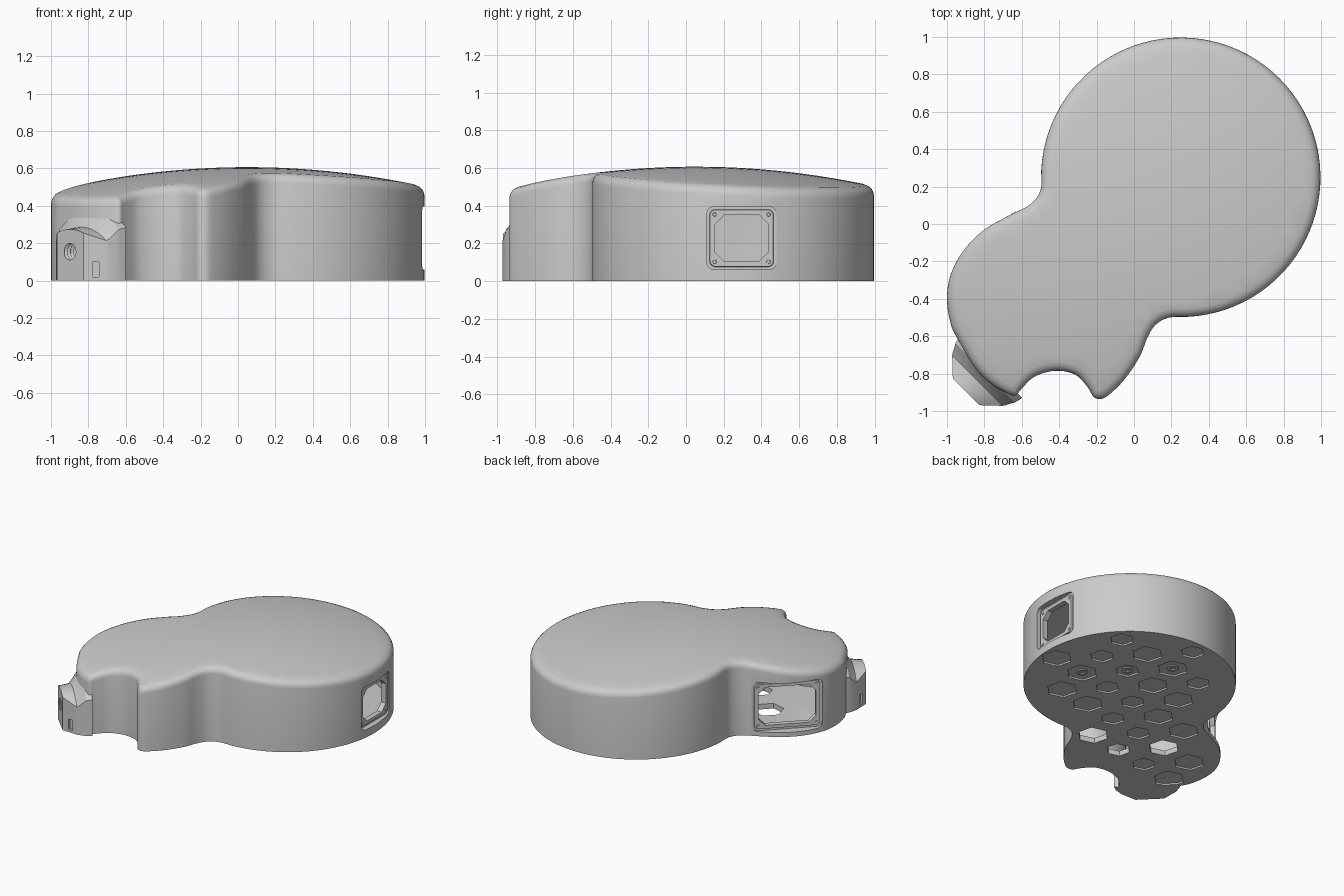
import bpy, bmesh, math
from math import sin, cos, pi, radians
from mathutils import Vector, Matrix
from mathutils.geometry import delaunay_2d_cdt, intersect_point_line

if "Cube" in bpy.data.objects:
    bpy.data.objects.remove(bpy.data.objects["Cube"])

grey = bpy.data.materials.new("plain_grey")
grey.use_nodes = True
grey.diffuse_color = (0.6, 0.6, 0.6, 1)
grey.node_tree.nodes["Principled BSDF"].inputs["Base Color"].default_value = (0.6, 0.6, 0.6, 1)


def finish(bm, name):
    bmesh.ops.recalc_face_normals(bm, faces=bm.faces)
    mesh = bpy.data.meshes.new(name)
    bm.to_mesh(mesh)
    bm.free()
    mesh.materials.append(grey)
    ob = bpy.data.objects.new(name, mesh)
    bpy.context.collection.objects.link(ob)
    return ob


def smooth(ob):
    bpy.ops.object.select_all(action='DESELECT')
    ob.select_set(True)
    bpy.context.view_layer.objects.active = ob
    bpy.ops.object.shade_smooth_by_angle(angle=radians(30))


def cut(ob, cutter):
    mod = ob.modifiers.new("cut", 'BOOLEAN')
    mod.operation, mod.solver, mod.object = 'DIFFERENCE', 'EXACT', cutter
    bpy.context.view_layer.objects.active = ob
    bpy.ops.object.modifier_apply(modifier=mod.name)
    bpy.data.objects.remove(cutter)


def loft(bm, rings, closed=False):
    """Skin a list of point rings, capped at both ends or closed on itself."""
    vs = [[bm.verts.new(p) for p in r] for r in rings]
    n = len(vs[0])
    for a, b in zip(vs, vs[1:] + (vs[:1] if closed else [])):
        for i in range(n):
            bm.faces.new((a[i], a[(i + 1) % n], b[(i + 1) % n], b[i]))
    if not closed:
        bm.faces.new(vs[0])
        bm.faces.new(vs[-1])


def diag(u, w, z=0.0):
    """Point from across / along coordinates of the body's diagonal axis."""
    return Vector(((w - u) / 2 ** .5, (w + u) / 2 ** .5, z))


# Body outline: a large round bout, then a curve round the small bout and horns
outline = [Vector((.25 + .747 * cos(radians(a)), .25 + .747 * sin(radians(a))))
           for a in range(-87, 181, 4)]
knots = [(-.5, .18), (-.555, .105), (-.66, .05), (-.8, -.03), (-.91, -.14), (-.98, -.27),
         (-1, -.4), (-.98, -.535), (-.94, -.62), (-.85, -.77), (-.77, -.85), (-.69, -.9),
         (-.635, -.918), (-.6, -.88), (-.53, -.815), (-.42, -.785), (-.315, -.805),
         (-.25, -.87), (-.215, -.925), (-.175, -.935), (-.13, -.91), (-.05, -.83),
         (.03, -.71), (.075, -.6), (.12, -.535), (.19, -.5)]
path = [outline[-2], outline[-1]] + [Vector(k) for k in knots] + outline[:2]
for a, b, c, d in zip(path, path[1:], path[2:], path[3:]):
    for i in range(1, 6):
        t = i / 5
        outline.append(b + t * .5 * (c - a) + t * t * (a - 2.5 * b + 2 * c - .5 * d)
                       + t ** 3 * (1.5 * b - .5 * a - 1.5 * c + .5 * d))
outline.pop()


def edge_distance(p, loop):
    best = 9
    for i, b in enumerate(loop):
        if (b - p).length < best + .1:
            q, t = intersect_point_line(p, loop[i - 1], b)
            q = loop[i - 1].lerp(b, min(1, max(0, t)))
            best = min(best, (q.to_2d() - p).length)
    return best


def inset(loop, d):
    out = []
    for i, p in enumerate(loop):
        t = (loop[(i + 1) % len(loop)] - loop[i - 1]).normalized()
        q = p + Vector((-t.y, t.x)) * d
        if edge_distance(q, loop) > .96 * d:
            out.append(q)
    return out


def inside(p, loop):
    hit = False
    for i, b in enumerate(loop):
        a = loop[i - 1]
        if (a.y > p.y) != (b.y > p.y) and p.x < a.x + (b.x - a.x) * (p.y - a.y) / (b.y - a.y):
            hit = not hit
    return hit


def domed_solid(name, loop, top, bottom, r=.045):
    """Extruded outline with a domed lid and a rounded rim."""
    pts = list(loop)
    for f in (.06, .22, .5, 1):
        pts += inset(loop, r * f)
    step = .07
    for i in range(-14, 15):
        for j in range(-14, 15):
            p = Vector((i * step, j * step))
            if inside(p, loop) and edge_distance(p, loop) > r * 1.4:
                pts.append(p)
    n = len(loop)
    vs, _, fs, *_ = delaunay_2d_cdt(pts, [(i, (i + 1) % n) for i in range(n)], [], 1, 1e-5)
    bm = bmesh.new()
    verts = []
    for v in vs:
        d = min(r, edge_distance(v, loop))
        z = top - .115 * ((v.x - .05) ** 2 + (v.y - .05) ** 2)
        verts.append(bm.verts.new((v.x, v.y, z - r + (r * r - (r - d) ** 2) ** .5)))
    for f in fs:
        bm.faces.new([verts[i] for i in f])
    rim = [e for e in bm.edges if e.is_boundary]
    ext = bmesh.ops.extrude_edge_only(bm, edges=rim)["geom"]
    for v in ext:
        if isinstance(v, bmesh.types.BMVert):
            v.co.z = bottom
    base = [e for e in ext if isinstance(e, bmesh.types.BMEdge) and e.is_boundary]
    bmesh.ops.contextual_create(bm, geom=base)
    return finish(bm, name)


body = domed_solid("body_shell", outline, .607, 0)
cut(body, domed_solid("cavity", inset(outline, .05), .557, .04))


# Windows: frame-local coordinates are across, up and outward
def rect(w, h, c, depth, rounded=True):
    ring = []
    for k, (sx, sy) in enumerate(((1, 1), (-1, 1), (-1, -1), (1, -1))):
        for i in range(6):
            a = (k + i / 5) * pi / 2
            t = i / 5 if k % 2 == 0 else 1 - i / 5
            ox, oy = (cos(a) * c, sin(a) * c) if rounded else (sx * (1 - t) * c, sy * t * c)
            ring.append(Vector((sx * (w / 2 - c) + ox, sy * (h / 2 - c) + oy, depth)))
    return ring


def window(name, centre, angle, w, h):
    place = Matrix.Translation(centre) @ Matrix.Rotation(angle, 4, 'Z') @ Matrix(
        ((0, 0, 1, 0), (1, 0, 0, 0), (0, 1, 0, 0), (0, 0, 0, 1)))
    bm = bmesh.new()
    loft(bm, [rect(w, h, .04, -.09), rect(w, h, .04, .2)])
    bm.transform(place)
    cut(body, finish(bm, "cutter"))
    bm = bmesh.new()
    iw, ih = w - .09, h - .085
    loft(bm, [rect(w + .01, h + .01, .045, -.04), rect(w + .01, h + .01, .045, -.012),
              rect(w - .03, h - .03, .03, -.012), rect(w - .035, h - .035, .03, 0),
              rect(iw, ih, .05, 0, False), rect(iw, ih, .05, -.04, False)], True)
    # Corner screws
    for sx in (-1, 1):
        for sy in (-1, 1):
            at = Matrix.Translation((sx * (w / 2 - .042), sy * (h / 2 - .042), .002))
            bmesh.ops.create_cone(bm, cap_ends=True, segments=12, radius1=.011, radius2=.009,
                                  depth=.006, matrix=at)
    bm.transform(place)
    smooth(finish(bm, name))


window("side_window_frame", Vector((.965, .295, .228)), 0, .37, .335)
window("waist_window_frame", diag(.497, -.635, .225), radians(135), .5, .38)

# Honeycomb underside: shallow pockets, with a few cut right through
bm = bmesh.new()
bolts = []
for row in range(-8, 4):
    for col in range(-4, 5):
        u, w = (col + (row % 2) / 2) * .32, .54 + row * .22
        p = diag(u, w)
        if not inside(p.to_2d(), outline) or edge_distance(p.to_2d(), outline) < .1:
            continue
        size = .085 + .025 * ((row + col) % 2)
        through = row == -5 and -1 <= col <= 0 or row == -4 and col == -1
        depth = .2 if through else .024
        turn = Matrix.Translation(p) @ Matrix.Rotation(radians(-45), 4, 'Z')
        bmesh.ops.create_cone(bm, cap_ends=True, segments=6, radius1=size, radius2=size,
                              depth=depth, matrix=turn)
        if row == 0 and abs(col) < 2:
            bolts.append(p)
cut(body, finish(bm, "cutter"))
smooth(body)

# Bolt collars set in the underside
bm = bmesh.new()
for p in bolts:
    rings = [[p + Vector((r * cos(a * pi / 12), r * sin(a * pi / 12), z)) for a in range(24)]
             for r, z in ((.04, .02), (.04, .004), (.02, .004), (.02, .02))]
    loft(bm, rings, True)
smooth(finish(bm, "bolt_collars"))

# Neck block: arched sections flaring into the body
bm = bmesh.new()
rings = []
for w, half, lift in ((-1.27, .1, 0), (-1.185, .19, .012), (-1.17, .2, .03),
                      (-1.15, .21, .06), (-1.125, .225, .1), (-1.08, .235, .12)):
    arch = [half * (1 - i / 6) for i in range(13)]
    rings.append([diag(half, w)] + [diag(u, w, .275 - 2 * u * u + lift) for u in arch]
                 + [diag(-half, w)])
loft(bm, rings)
neck = finish(bm, "neck_block")

# Threaded socket and side slots
bm = bmesh.new()
axis = Matrix.Translation(diag(0, -1.27, .155)) @ Vector((1, 1, 0)).to_track_quat('Z', 'X').to_matrix().to_4x4()
rings = []
for k in range(-2, 12):
    r = .055 if k % 2 else .044
    rings.append([axis @ Vector((r * cos(a * pi / 12), r * sin(a * pi / 12), k * .012))
                  for a in range(24)])
loft(bm, rings)
for at in ((-.76, -.97, .06), (-.97, -.76, .06)):
    bmesh.ops.create_cube(bm, size=1, matrix=Matrix.Translation(at) @ Matrix.Diagonal((.036, .036, .08, 1)))
cut(neck, finish(bm, "cutter"))
smooth(neck)
